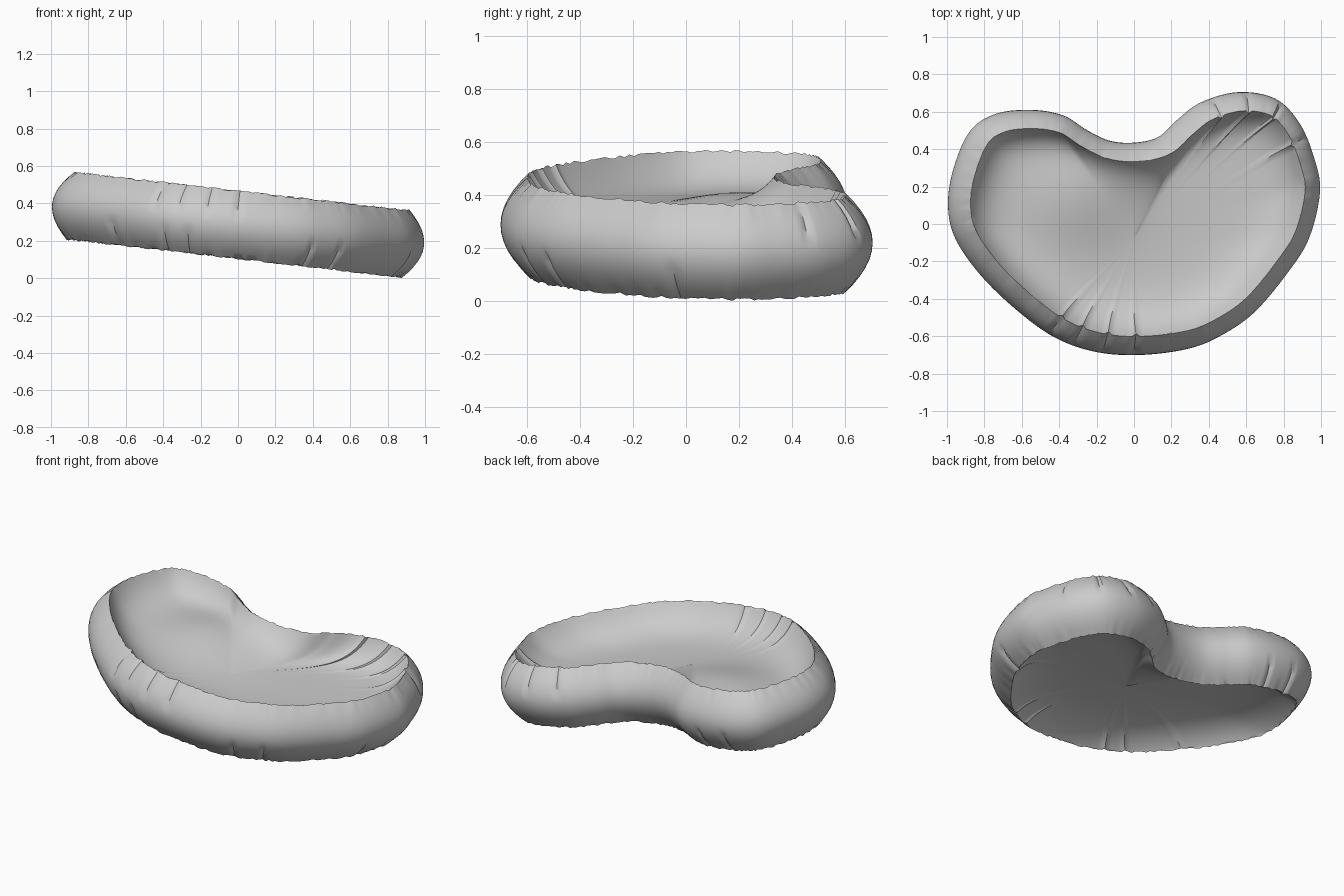
import bpy, bmesh, math, random
from mathutils import Vector, Matrix

cube = bpy.data.objects.get("Cube")
if cube:
    bpy.data.objects.remove(cube, do_unlink=True)

random.seed(4)
HALF_HEIGHT = 0.18
RIM_INSET = 0.1
TILT = math.radians(6.5)
STEPS = 10          # samples between outline points
WALL_ROWS = 12
FLOOR_RINGS = 26
CENTRE = Vector((0.0, -0.08))

# Kidney outline at the widest level, clockwise from the notch
OUTLINE = [(0, .435), (.13, .465), (.23, .555), (.36, .65), (.56, .705),
           (.76, .67), (.89, .54), (.97, .35), (1, .17), (.94, -.08),
           (.82, -.27), (.65, -.47), (.48, -.59), (.3, -.665), (.04, -.7),
           (-.2, -.685), (-.42, -.61), (-.62, -.47), (-.82, -.28), (-.96, -.08),
           (-1, .1), (-.97, .3), (-.88, .5), (-.74, .59), (-.55, .61),
           (-.38, .58), (-.25, .5), (-.13, .445)]

# Pleats in the wall: position on the outline and side (1 upper, -1 lower)
PLEATS = [(3.3, 1), (4.2, 1), (5.2, 1), (6.4, 1), (14.2, 1), (14.9, 1), (15.6, 1),
          (16.2, 1), (8.9, -1), (11.5, -1), (12.4, -1), (15.3, -1),
          (15.9, -1), (17.3, -1), (23.4, -1), (24.3, -1)]


def smooth_loop(points, steps):
    """Closed Catmull-Rom curve through the points."""
    pts = [Vector(p) for p in points]
    count = len(pts)
    loop = []
    for i in range(count):
        a, b, c, d = (pts[(i + k - 1) % count] for k in range(4))
        for s in range(steps):
            t = s / steps
            loop.append(0.5 * (2 * b + (c - a) * t + (2 * a - 5 * b + 4 * c - d) * t ** 2
                               + (3 * b - a - 3 * c + d) * t ** 3))
    return loop


def inward_normals(loop):
    normals = []
    for i in range(len(loop)):
        tangent = loop[(i + 3) % len(loop)] - loop[i - 3]
        normals.append(Vector((tangent.y, -tangent.x)).normalized())
    return normals


def pleat_depth(i, level):
    """Depth of the small folds at outline sample i and wall level -1..1."""
    for place, side in PLEATS:
        if i == round(place * STEPS) and level * side > 0.2:
            return 0.014
    return 0.0


def floor_height(p, dist, side):
    """Height of the dished floor at distance dist in from the rim."""
    if side > 0:
        bump = 0.075 * math.exp(-((p.x + .3) ** 2 + (p.y - .2) ** 2) / 0.1)
        base, fall = 0.01 + bump, 0.1
    else:
        base, fall = -0.05, 0.14
    blend = math.exp(-dist / fall)
    return base + (side * HALF_HEIGHT - base) * blend


def bridge(bm, lower, upper):
    n = len(lower)
    for i in range(n):
        j = (i + 1) % n
        bm.faces.new((lower[i], lower[j], upper[j], upper[i]))


outline = smooth_loop(OUTLINE, STEPS)
normals = inward_normals(outline)
bm = bmesh.new()

# Bulging outer wall with a slightly ragged rim
ragged = [random.uniform(-.005, .005) for _ in outline]
rows = []
for r in range(WALL_ROWS + 1):
    level = 2 * r / WALL_ROWS - 1
    row = []
    for i, (p, n) in enumerate(zip(outline, normals)):
        q = p + n * (RIM_INSET * abs(level) ** 2 + pleat_depth(i, level))
        z = HALF_HEIGHT * level + ragged[i] * level ** 4
        row.append(bm.verts.new((q.x, q.y, z)))
    rows.append(row)
for lower, upper in zip(rows, rows[1:]):
    bridge(bm, lower, upper)

# Dished floor above and hollow underside, both shrinking to a centre point
for rim, side in ((rows[-1], 1), (rows[0], -1)):
    previous = rim
    for k in range(1, FLOOR_RINGS):
        u = 1 - (k / FLOOR_RINGS) ** 1.6
        ring = []
        for v in rim:
            edge = Vector(v.co.xy)
            p = CENTRE.lerp(edge, u)
            dist = (edge - p).length
            ring.append(bm.verts.new((p.x, p.y, floor_height(p, dist, side))))
        bridge(bm, previous, ring)
        previous = ring
    tip = bm.verts.new((CENTRE.x, CENTRE.y, floor_height(CENTRE, 0.6, side)))
    for i in range(len(previous)):
        bm.faces.new((previous[i], previous[(i + 1) % len(previous)], tip))

# Tilt the dish and rest it on the ground
bm.transform(Matrix.Rotation(TILT, 4, 'Y'))
lowest = min(v.co.z for v in bm.verts)
bm.transform(Matrix.Translation((0, 0, -lowest)))
bmesh.ops.recalc_face_normals(bm, faces=bm.faces)

mesh = bpy.data.meshes.new("kidney_dish")
bm.to_mesh(mesh)
bm.free()
dish = bpy.data.objects.new("kidney_dish", mesh)
bpy.context.collection.objects.link(dish)

# Plain grey
grey = bpy.data.materials.new("light_grey")
grey.use_nodes = True
colour = (0.6, 0.6, 0.6, 1)
grey.diffuse_color = colour
grey.node_tree.nodes["Principled BSDF"].inputs["Base Color"].default_value = colour
mesh.materials.append(grey)

# Smooth shading with a crisp rim
bpy.ops.object.select_all(action='DESELECT')
dish.select_set(True)
bpy.context.view_layer.objects.active = dish
bpy.ops.object.shade_smooth_by_angle(angle=math.radians(40))
